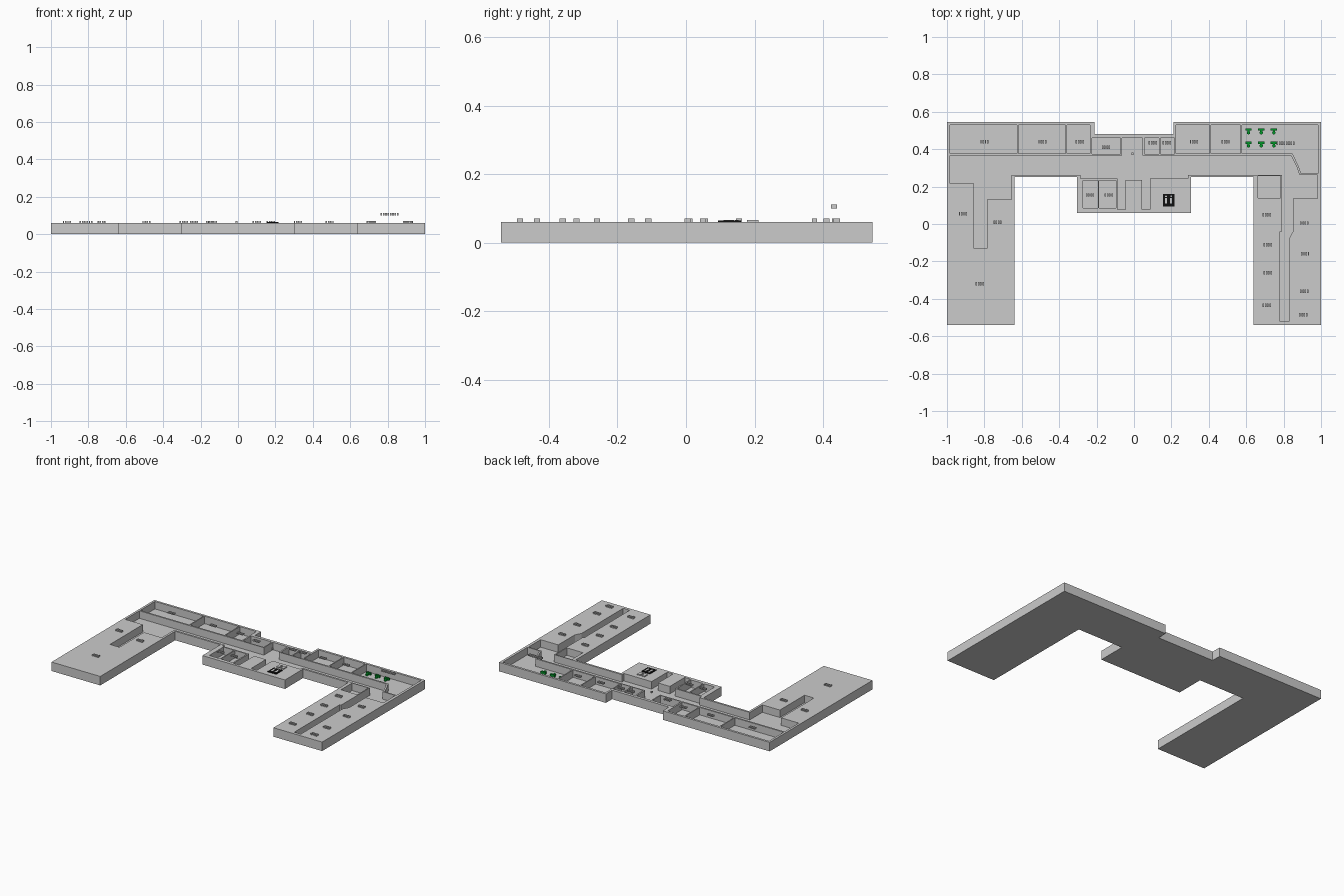
import bpy, bmesh, math


def make_object(name, bm, colour=None):
    bmesh.ops.recalc_face_normals(bm, faces=bm.faces)
    me = bpy.data.meshes.new(name)
    bm.to_mesh(me)
    bm.free()
    ob = bpy.data.objects.new(name, me)
    bpy.context.collection.objects.link(ob)
    if colour:
        mat = bpy.data.materials.get(name + "_mat") or bpy.data.materials.new(name + "_mat")
        mat.diffuse_color = colour
        me.materials.append(mat)
    return ob


def prism(bm, pts, z0, z1):
    face = bm.faces.new([bm.verts.new((x, y, z0)) for x, y in pts])
    ext = bmesh.ops.extrude_face_region(bm, geom=[face])["geom"]
    for v in ext:
        if isinstance(v, bmesh.types.BMVert):
            v.co.z = z1


def rect(x0, x1, y0, y1):
    return [(x0, y0), (x1, y0), (x1, y1), (x0, y1)]


def block(bm, cx, cy, w, d, z0, z1):
    prism(bm, rect(cx - w / 2, cx + w / 2, cy - d / 2, cy + d / 2), z0, z1)


def disc(cx, cy, r, n=16):
    return [(cx + r * math.cos(i * math.tau / n), cy + r * math.sin(i * math.tau / n)) for i in range(n)]


FLOOR, TOP = 0.01, 0.06

# Building block: symmetric outline, right half mirrored to the left
half = [(0.305, 0.06), (0.305, 0.25), (0.64, 0.25), (0.64, -0.54),
        (1, -0.54), (1, 0.545), (0.21, 0.545), (0.21, 0.48)]
bm = bmesh.new()
prism(bm, half + [(-x, y) for x, y in reversed(half)], 0, TOP)
building = make_object("building_floor_and_walls", bm)

# Recessed corridor, with entrance hall, alcoves and both wing passages
corridor = [(-0.985, 0.366), (-0.985, 0.217), (-0.855, 0.217), (-0.855, -0.13),
            (-0.785, -0.13), (-0.785, 0.13), (-0.655, 0.13), (-0.655, 0.263),
            (-0.285, 0.263), (-0.285, 0.242), (-0.088, 0.242), (-0.088, 0.077),
            (-0.045, 0.077), (-0.045, 0.235), (0.042, 0.235), (0.042, 0.077),
            (0.085, 0.077), (0.085, 0.242), (0.29, 0.242), (0.29, 0.263),
            (0.79, 0.263), (0.79, -0.04), (0.78, -0.04), (0.78, -0.52),
            (0.828, -0.52), (0.828, -0.08), (0.85, -0.04), (0.85, 0.135),
            (0.98, 0.135), (0.98, 0.262), (0.885, 0.262), (0.87, 0.305),
            (0.84, 0.366), (0.045, 0.366), (0.045, 0.46), (-0.065, 0.46), (-0.065, 0.366)]
lab = [(0.577, 0.377), (0.847, 0.377), (0.88, 0.31), (0.893, 0.27),
       (0.983, 0.27), (0.983, 0.53), (0.577, 0.53)]
rooms = [(-0.985, -0.625, 0.377, 0.53), (-0.618, -0.365, 0.377, 0.53),
         (-0.358, -0.235, 0.377, 0.53), (-0.225, -0.072, 0.373, 0.46),
         (0.055, 0.135, 0.373, 0.46), (0.143, 0.217, 0.373, 0.46),
         (0.224, 0.404, 0.377, 0.53), (0.411, 0.57, 0.377, 0.53),
         (-0.272, -0.193, 0.085, 0.233), (-0.186, -0.097, 0.085, 0.233),
         (0.663, 0.783, 0.14, 0.257)]
bm = bmesh.new()
for pts in [corridor, lab] + [rect(*r) for r in rooms]:
    prism(bm, pts, FLOOR, 0.1)
cutter = make_object("recess_cutter", bm)
cutter.hide_render = True
mod = building.modifiers.new("recesses", 'BOOLEAN')
mod.operation = 'DIFFERENCE'
mod.solver = 'EXACT'
mod.object = cutter
bpy.context.view_layer.objects.active = building
bpy.ops.object.modifier_apply(modifier=mod.name)
bpy.data.objects.remove(cutter)


# Room markers: rows of plain bars hovering at wall height
def bars(bm, cx, cy, count, pitch, d, z0, z1):
    for i in range(count):
        block(bm, cx + (i - (count - 1) / 2) * pitch, cy, pitch * 0.65, d, z0, z1)


spots = [(-0.80, 0.44), (-0.49, 0.44), (-0.29, 0.44), (-0.15, 0.41), (0.10, 0.435),
         (0.175, 0.435), (0.32, 0.44), (0.49, 0.44), (-0.915, 0.055), (-0.73, 0.01),
         (-0.825, -0.32), (-0.235, 0.155), (-0.135, 0.155), (0.71, 0.05), (0.715, -0.11),
         (0.715, -0.26), (0.71, -0.435), (0.91, 0.005), (0.915, -0.16), (0.91, -0.36),
         (0.905, -0.485)]
bm = bmesh.new()
for x, y in spots:
    bars(bm, x, y, 4, 0.012, 0.018, 0.061, 0.071)
bars(bm, 0.81, 0.432, 8, 0.0125, 0.018, 0.1, 0.112)
bars(bm, -0.008, 0.375, 1, 0.014, 0.014, 0.061, 0.071)
bars(bm, 0.185, 0.195, 2, 0.033, 0.033, TOP, 0.066)
make_object("room_markers", bm)

# Washroom sign plate with two simple raised figures
bm = bmesh.new()
block(bm, 0.185, 0.127, 0.062, 0.066, TOP, 0.065)
make_object("washroom_sign", bm, (0.005, 0.005, 0.005, 1))
bm = bmesh.new()
for x in (0.171, 0.199):
    prism(bm, disc(x, 0.148, 0.005), 0.065, 0.0655)
    block(bm, x, 0.125, 0.011, 0.03, 0.065, 0.0655)
make_object("washroom_figures", bm)

# Green workstations in the large corner room
bm = bmesh.new()
for x in (0.612, 0.68, 0.748):
    for y in (0.427, 0.497):
        block(bm, x, y + 0.008, 0.034, 0.012, FLOOR, 0.024)
        block(bm, x, y, 0.012, 0.004, FLOOR, 0.02)
        prism(bm, disc(x, y - 0.009, 0.009), FLOOR, 0.02)
make_object("workstations", bm, (0.0, 0.3, 0.02, 1))
